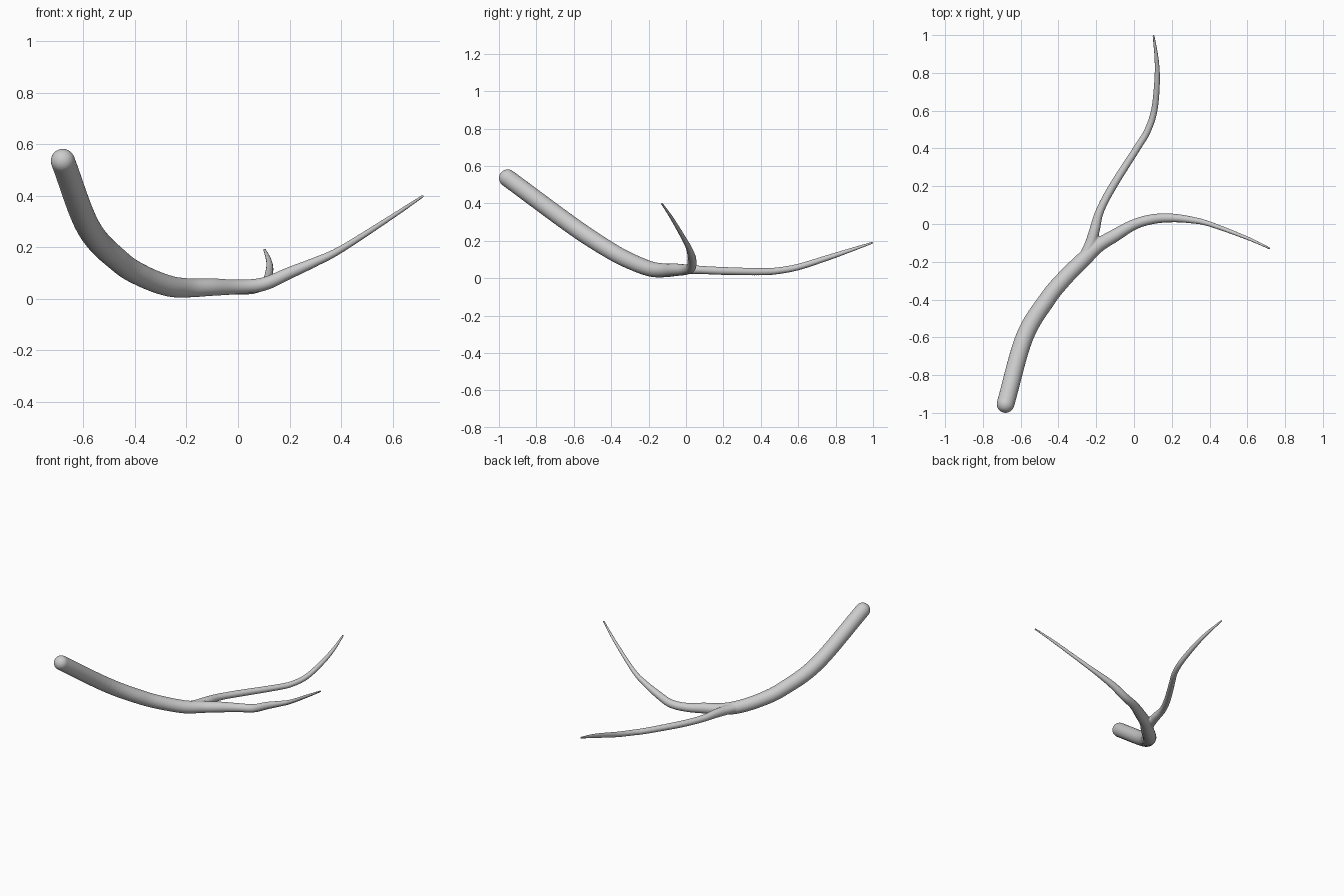
import bpy, bmesh, math
from mathutils import Vector

if "Cube" in bpy.data.objects:
    bpy.data.objects.remove(bpy.data.objects["Cube"])

SIDES = 24


def spline(pts, steps=8):
    """Smooth path through (x, y, z, radius) points."""
    p = [Vector(q) for q in pts]
    p = [p[0] * 2 - p[1]] + p + [p[-1] * 2 - p[-2]]
    out = []
    for i in range(1, len(p) - 2):
        a, b, c, d = p[i - 1:i + 3]
        for s in range(steps):
            t = s / steps
            out.append(0.5 * (2 * b + (c - a) * t + (2 * a - 5 * b + 4 * c - d) * t * t
                              + (3 * b - a - 3 * c + d) * t ** 3))
    return out + [p[-2]]


def tube(bm, pts):
    """Tapered round limb with a domed start and a pointed end."""
    path = spline(pts)
    pos = [Vector(q[:3]) for q in path]
    rad = [q[3] for q in path]
    n = len(pos)
    tan = [(pos[min(i + 1, n - 1)] - pos[max(i - 1, 0)]).normalized() for i in range(n)]
    rings = []
    for k in range(1, 7):
        a = math.pi / 2 * k / 7
        rings.append((pos[0] - tan[0] * rad[0] * math.cos(a), rad[0] * math.sin(a), tan[0]))
    rings += list(zip(pos, rad, tan))
    prev = None
    loops = []
    for c, r, t in rings:
        u = Vector((0, 0, 1)) if prev is None else prev
        u = (u - t * u.dot(t)).normalized()
        prev = u
        v = t.cross(u)
        loops.append([bm.verts.new(c + r * (u * math.cos(w) + v * math.sin(w)))
                      for w in (2 * math.pi * j / SIDES for j in range(SIDES))])
    for a, b in zip(loops, loops[1:]):
        for j in range(SIDES):
            k = (j + 1) % SIDES
            bm.faces.new((a[j], a[k], b[k], b[j]))
    bm.faces.new(loops[0][::-1])
    bm.faces.new(loops[-1])


bm = bmesh.new()
# Main limb
tube(bm, [(-.68, -.953, .535, .047), (-.58, -.6, .275, .047), (-.46, -.4, .145, .045),
          (-.37, -.29, .088, .043), (-.27, -.19, .05, .041), (-.19, -.115, .042, .037),
          (-.1, -.06, .045, .034), (0, -.003, .046, .028), (.1, .026, .057, .026),
          (.2, .032, .1, .023), (.3, .022, .143, .018), (.4, 0, .192, .0135),
          (.6, -.075, .32, .009), (.72, -.13, .4, .005)])
# Side branch
tube(bm, [(-.27, -.19, .05, .03), (-.232, -.11, .048, .03), (-.208, -.03, .049, .028),
          (-.18, .07, .045, .022), (-.112, .2, .039, .021), (.015, .4, .035, .019),
          (.07, .49, .04, .018), (.107, .6, .06, .017), (.122, .75, .107, .015),
          (.12, .87, .147, .011), (.103, 1.0, .191, .005)])
bmesh.ops.recalc_face_normals(bm, faces=bm.faces[:])
mesh = bpy.data.meshes.new("forked_branch")
bm.to_mesh(mesh)
bm.free()
branch = bpy.data.objects.new("forked_branch", mesh)
bpy.context.collection.objects.link(branch)
bpy.context.view_layer.objects.active = branch
branch.select_set(True)

# Fuse the limbs into one skin
rm = branch.modifiers.new("fuse", 'REMESH')
rm.mode = 'VOXEL'
rm.voxel_size = 0.004
bpy.ops.object.modifier_apply(modifier="fuse")

# Soften the crotch of the fork
group = branch.vertex_groups.new(name="fork")
crotch = Vector((-.175, -.04, .046))
for v in branch.data.vertices:
    w = 1 - (v.co - crotch).length / 0.1
    if w > 0:
        group.add([v.index], min(1, w * 1.8), 'REPLACE')
sm = branch.modifiers.new("soften", 'SMOOTH')
sm.factor = 0.5
sm.iterations = 25
sm.vertex_group = "fork"
bpy.ops.object.modifier_apply(modifier="soften")
bpy.ops.object.shade_smooth()
